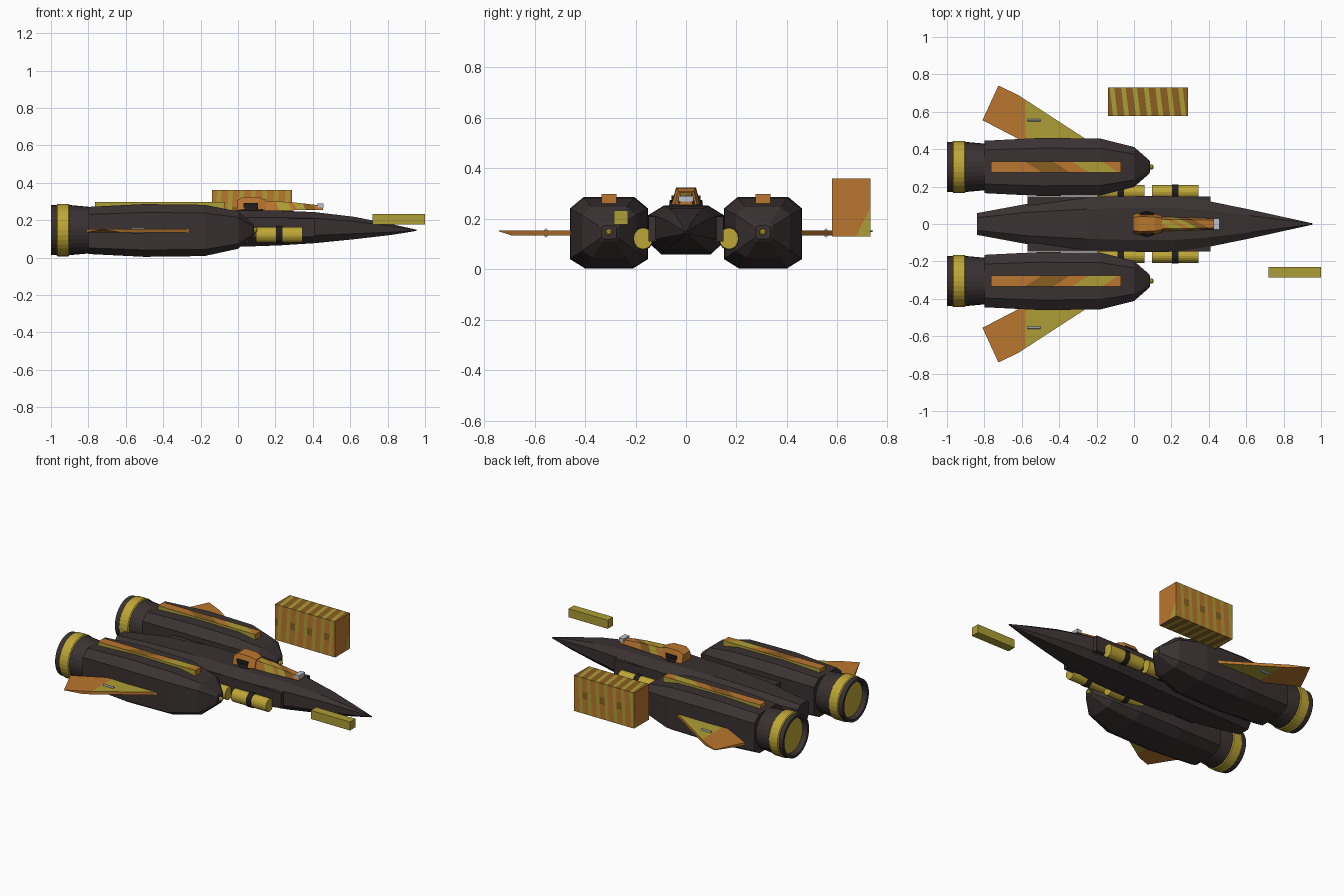
import bpy, bmesh, math
from mathutils import Vector

if "Cube" in bpy.data.objects:
    bpy.data.objects.remove(bpy.data.objects["Cube"])


def lin(c):
    c /= 255
    return c / 12.92 if c <= 0.04045 else ((c + 0.055) / 1.055) ** 2.4


def material(name, r, g, b):
    m = bpy.data.materials.new(name)
    m.diffuse_color = (lin(r), lin(g), lin(b), 1)
    m.use_nodes = True
    m.node_tree.nodes["Principled BSDF"].inputs["Base Color"].default_value = m.diffuse_color
    return m


HULL = material("dark hull", 58, 49, 50)
GOLD = material("gold", 190, 166, 54)
ORANGE = material("orange", 186, 118, 46)
BROWN = material("brown", 138, 94, 36)
OLIVE = material("olive yellow", 174, 158, 54)
STEEL = material("light steel", 186, 192, 204)
GLOW = material("engine grey", 138, 140, 142)
BLACK = material("black", 34, 29, 30)
CAMO = [ORANGE, OLIVE, BROWN]


def finish(bm, name, mats, rule=None, cuts=()):
    """Slice the mesh along (normal, distance) planes, colour faces by rule, make the object."""
    for n, d in cuts:
        n = Vector(n)
        bmesh.ops.bisect_plane(bm, geom=bm.verts[:] + bm.edges[:] + bm.faces[:],
                               plane_co=n * (d / n.length_squared), plane_no=n)
    bmesh.ops.recalc_face_normals(bm, faces=bm.faces[:])
    if rule:
        for f in bm.faces:
            f.material_index = rule(f.calc_center_median(), f.normal)
    me = bpy.data.meshes.new(name)
    bm.to_mesh(me)
    bm.free()
    for m in mats:
        me.materials.append(m)
    ob = bpy.data.objects.new(name, me)
    bpy.context.collection.objects.link(ob)
    return ob


def loft(name, profile, sections, mats, rule=None, cuts=()):
    """Sections are (x, y centre, z centre, half width, half height)."""
    bm = bmesh.new()
    rings = [[bm.verts.new((x, cy + sy * p, cz + sz * q)) for p, q in profile]
             for x, cy, cz, sy, sz in sections]
    n = len(profile)
    for a, b in zip(rings, rings[1:]):
        for i in range(n):
            j = (i + 1) % n
            bm.faces.new((a[i], a[j], b[j], b[i]))
    bm.faces.new(rings[0])
    bm.faces.new(rings[-1])
    return finish(bm, name, mats, rule, cuts)


def box(name, lo, hi, mats, rule=None, cuts=()):
    c = [(a + b) / 2 for a, b in zip(lo, hi)]
    h = [(b - a) / 2 for a, b in zip(lo, hi)]
    return loft(name, SQUARE, [(lo[0], c[1], c[2], h[1], h[2]),
                               (hi[0], c[1], c[2], h[1], h[2])], mats, rule, cuts)


def circle(n):
    return [(math.cos(2 * math.pi * i / n), math.sin(2 * math.pi * i / n)) for i in range(n)]


SQUARE = [(1, 1), (-1, 1), (-1, -1), (1, -1)]
ROUND = circle(32)
HULL_CUT = [(.58, 1), (1, .6), (1, -.5), (.65, -1), (-.65, -1), (-1, -.5), (-1, .6), (-.58, 1)]
POD_CUT = [(.65, 1), (1, .68), (1, -.74), (.62, -1), (-.62, -1), (-1, -.74), (-1, .68), (-.65, 1)]

# Central fuselage
loft("fuselage", HULL_CUT, [
    (-.84, 0, .145, .058, .06), (-.57, 0, .15, .108, .085), (-.25, 0, .155, .138, .097),
    (.05, 0, .156, .15, .097), (.22, 0, .158, .148, .093), (.41, 0, .16, .12, .083),
    (.62, 0, .158, .077, .06), (.82, 0, .15, .033, .029), (.955, 0, .146, .003, .003)], [HULL])

for s, side in ((1, "left"), (-1, "right")):
    y = s * .305

    # Engine pod with nose bead
    loft(side + "_engine_pod", POD_CUT, [
        (-.8, y, .145, .14, .126), (-.5, y, .145, .155, .141), (-.18, y, .145, .152, .137),
        (0, y, .147, .107, .1), (.075, y, .147, .042, .038), (.085, y, .147, .03, .026)], [HULL])
    loft(side + "_pod_bead", circle(12), [
        (.08, y, .147, .013, .013), (.097, y, .147, .013, .013), (.105, y, .147, .006, .006)], [GOLD])

    # Hollow nozzle, gold band and engine disc
    loft(side + "_nozzle", ROUND, [
        (-.79, y, .147, .124, .124), (-.9, y, .147, .134, .134), (-1, y, .147, .134, .134),
        (-1, y, .147, .118, .118), (-.93, y, .147, .1, .1)], [HULL, GLOW],
        lambda c, n: 1 if n.x < -.9 and c.x > -.95 else 0)
    loft(side + "_nozzle_band", ROUND, [
        (-.97, y, .147, .134, .134), (-.965, y, .147, .14, .14),
        (-.905, y, .147, .14, .14), (-.9, y, .147, .134, .134)], [GOLD])

    # Patterned spine on top of the pod
    diag = (1, 1.6 * s, 0)
    spine_d = [-.05, .1, .2, .36]

    def spine_rule(c, n):
        if abs(n.y) > .5:
            return 1
        return (0, 2, 0, 1, 0)[sum(c.x + 1.6 * abs(c.y) > d for d in spine_d)]
    box(side + "_pod_spine", (-.765, y - .029, .26), (-.07, y + .029, .298), CAMO,
        spine_rule, [(diag, d) for d in spine_d])

    # Swept fin, underside thinning toward the tip
    outline = [(-.22, .43), (-.62, .69), (-.725, .74), (-.81, .555), (-.57, .43)]
    bm = bmesh.new()
    top = [bm.verts.new((px, s * py, .153)) for px, py in outline]
    low = [bm.verts.new((px, s * py, .15 if i == 2 else .134)) for i, (px, py) in enumerate(outline)]
    bm.faces.new(top)
    bm.faces.new(low)
    for i in range(5):
        j = (i + 1) % 5
        bm.faces.new((top[i], top[j], low[j], low[i]))
    bands = [.475, .5, .52, .545, .56, .585]

    def fin_rule(c, n):
        k = sum(abs(c.y) - .15 * (c.x + .6) > b for b in bands)
        if abs(n.z) < .5:
            return 0
        return (1, 2, 1, 0, 1, 2, 0)[k] if c.x < -.58 else (1 if k == 0 else 0)
    finish(bm, side + "_fin", CAMO, fin_rule,
           [((-.15, s, 0), b + -.09) for b in bands] + [((1, 0, 0), -.58)])
    loft(side + "_fin_rod", circle(8), [
        (-.57, s * .555, .144, .009, .018), (-.5, s * .555, .144, .009, .018)], [STEEL])

    # Side rail joining pod and fuselage
    yr = s * .125
    box(side + "_side_rail", (-.57, yr - .023, .11), (.41, yr + .023, .21), [HULL])

    # Two pairs of gold tanks, each with a dark clamp
    for k, x0 in (("front", .095), ("rear", -.195)):
        for i in (0, 1):
            a = x0 + .14 * i
            loft(f"{side}_{k}_tank_{i + 1}", circle(20), [
                (a, s * .17, .122, .038, .042), (a + .11, s * .17, .122, .038, .042)], [GOLD])
        loft(f"{side}_{k}_clamp", circle(20), [
            (x0 + .108, s * .17, .122, .041, .046), (x0 + .142, s * .17, .122, .041, .046)], [BLACK])

# Turret: round dark base, angled housing with dark side windows
bm = bmesh.new()
bmesh.ops.create_cone(bm, cap_ends=True, segments=24, radius1=.068, radius2=.064, depth=.03)
bmesh.ops.translate(bm, verts=bm.verts, vec=(.07, 0, .26))
finish(bm, "turret_base", [BLACK])
HOUSE = [(.68, 1), (1, -1), (-1, -1), (-.68, 1)]
loft("turret_housing", HOUSE, [
    (-.005, 0, .278, .05, .026), (.025, 0, .29, .058, .034), (.11, 0, .29, .056, .033),
    (.15, 0, .283, .044, .026)], [ORANGE])
for s, side in ((1, "left"), (-1, "right")):
    loft(side + "_turret_window", SQUARE, [
        (.03, s * .0535, .28, .004, .013), (.108, s * .0525, .28, .004, .013)], [BLACK])

# Tapering patterned barrel with steel muzzle
loft("turret_barrel", HOUSE, [
    (.13, 0, .279, .038, .026), (.3, 0, .274, .034, .021), (.455, 0, .266, .028, .011)], CAMO,
    lambda c, n: (0, 1, 0, 1, 2, 0)[sum(c.x + 2 * c.y > d for d in (.15, .22, .25, .3, .36))],
    [((1, 2, 0), d) for d in (.15, .22, .25, .3, .36)])
box("muzzle", (.425, -.03, .268), (.458, .03, .29), [STEEL])

# Floating striped crate
STRIPE = Vector((1, .12, -.06))
crate_d = []
for i in range(9):
    crate_d += [-.125 + i * .061, -.101 + i * .061]


def crate_rule(c, n):
    k = sum(STRIPE.dot(c) > d for d in crate_d)
    if k % 2:
        return 1
    if abs(n.z) > .5:
        return 2
    return 2 if .225 < c.z < .27 and abs(n.y) > .5 and k % 4 else 0


box("floating_crate", (-.14, .578, .13), (.29, .73, .36), CAMO, crate_rule,
    [(STRIPE, d) for d in crate_d] + [((0, 0, 1), .225), ((0, 0, 1), .27)])

# Floating bar near the nose
box("floating_bar", (.72, -.285, .178), (1, -.23, .233), [OLIVE])
